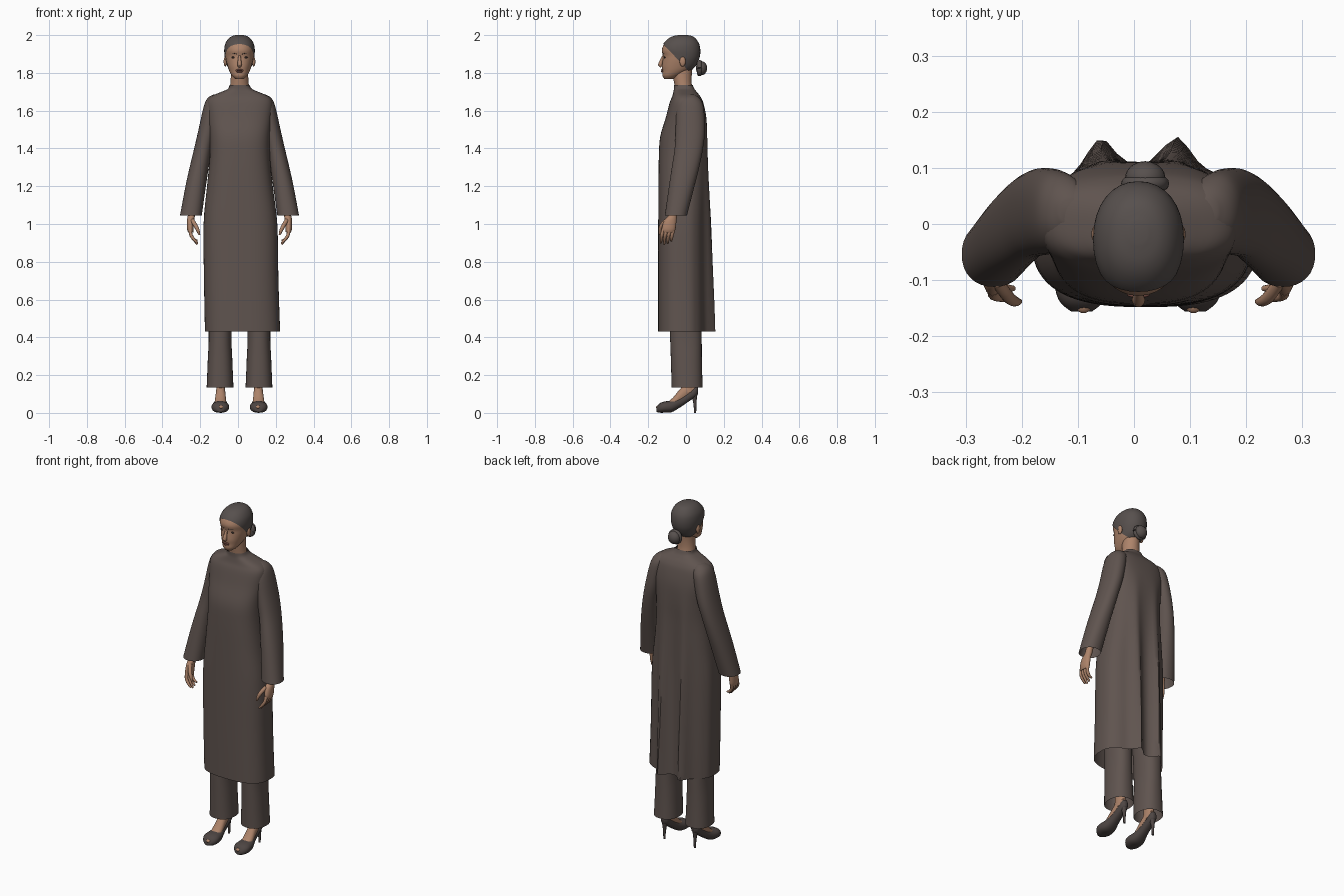
import bpy, bmesh, math
from mathutils import Vector

if "Cube" in bpy.data.objects:
    bpy.data.objects.remove(bpy.data.objects["Cube"])

CX = 0.008  # body centre line


def material(name, rgb):
    m = bpy.data.materials.new(name)
    m.use_nodes = True
    m.diffuse_color = (*rgb, 1)
    b = m.node_tree.nodes["Principled BSDF"]
    b.inputs["Base Color"].default_value = (*rgb, 1)
    b.inputs["Roughness"].default_value = 0.8
    return m


SKIN = material("warm skin", (0.42, 0.23, 0.145))
HAIR = material("dark hair", (0.095, 0.08, 0.075))
CLOTH = material("brown cloth", (0.115, 0.088, 0.078))
SHOE = material("dark leather", (0.075, 0.06, 0.056))
LIP = material("muted lips", (0.22, 0.09, 0.07))
EYE = material("dark eyes", (0.05, 0.035, 0.03))


def finish(name, bm, mat, angle=50):
    bmesh.ops.recalc_face_normals(bm, faces=bm.faces)
    me = bpy.data.meshes.new(name)
    bm.to_mesh(me)
    bm.free()
    me.materials.append(mat)
    ob = bpy.data.objects.new(name, me)
    bpy.context.collection.objects.link(ob)
    bpy.ops.object.select_all(action="DESELECT")
    ob.select_set(True)
    bpy.context.view_layer.objects.active = ob
    bpy.ops.object.shade_smooth_by_angle(angle=math.radians(angle))
    return ob


def skin_rings(rings, caps=(True, True)):
    bm = bmesh.new()
    loops = [[bm.verts.new(p) for p in r] for r in rings]
    n = len(loops[0])
    for a, b in zip(loops, loops[1:]):
        for i in range(n):
            j = (i + 1) % n
            bm.faces.new((a[i], a[j], b[j], b[i]))
    for loop, cap in zip((loops[0], loops[-1]), caps):
        if cap:
            bm.faces.new(loop)
    return bm


def dense(rows, steps=4):
    """Smoothly resample table rows with a Catmull-Rom spline."""
    out = []
    for k in range(len(rows) - 1):
        p = [rows[max(0, min(len(rows) - 1, k + d))] for d in (-1, 0, 1, 2)]
        for s in range(steps):
            t = s / steps
            out.append([b + 0.5 * t * (c - a + t * (2*a - 5*b + 4*c - d + t * (3*(b - c) + d - a)))
                        for a, b, c, d in zip(*p)])
    return out + [list(rows[-1])]


def loft(name, rows, mat, side=1, axis="z", power=2.0, n=32, caps=(True, True), warp=None, build=True):
    """Rows are (station, x0, x1, v0, v1); x is measured from the centre line."""
    rings = []
    for row in dense(rows):
        st, x0, x1, v0, v1 = row[:5]
        ring = []
        for i in range(n):
            c, s = math.cos(math.tau * i / n), math.sin(math.tau * i / n)
            x = (x0 + x1) / 2 + (x1 - x0) / 2 * math.copysign(abs(c) ** (2 / power), c)
            v = (v0 + v1) / 2 + (v1 - v0) / 2 * math.copysign(abs(s) ** (2 / power), s)
            if warp:
                x, v = warp(x, v, s, row)
            x = CX + side * x
            ring.append((x, v, st) if axis == "z" else (x, st, v))
        rings.append(ring)
    bm = skin_rings(rings, caps)
    return finish(name, bm, mat) if build else bm


def tube(name, pts, mat, side=1, n=12):
    """Round tube through (x, y, z, radius) points."""
    d = dense(pts)
    rings = []
    for k, p in enumerate(d):
        t = (Vector(d[min(k + 1, len(d) - 1)][:3]) - Vector(d[max(k - 1, 0)][:3])).normalized()
        u = t.cross(Vector((0, 1, 0.3))).normalized()
        w = t.cross(u)
        ring = [Vector(p[:3]) + p[3] * (u * math.cos(math.tau * i / n) + w * math.sin(math.tau * i / n))
                for i in range(n)]
        rings.append([(CX + side * q.x, q.y, q.z) for q in ring])
    return finish(name, skin_rings(rings), mat)


def blob(name, at, size, mat, side=1):
    bm = bmesh.new()
    bmesh.ops.create_uvsphere(bm, u_segments=20, v_segments=12, radius=1)
    for v in bm.verts:
        v.co = Vector((CX + side * (at[0] + v.co.x * size[0]), at[1] + v.co.y * size[1], at[2] + v.co.z * size[2]))
    return finish(name, bm, mat)


# Head and hair cap, both from one profile: height, half width, front, back
PROFILE = [(1.768, .022, -.115, -.065), (1.785, .04, -.125, -.03), (1.81, .054, -.125, .015),
           (1.835, .063, -.127, .045), (1.865, .071, -.124, .062), (1.89, .075, -.122, .07),
           (1.92, .077, -.128, .072), (1.95, .072, -.117, .066), (1.975, .057, -.094, .05),
           (1.99, .037, -.066, .03), (1.997, .012, -.03, .0)]


def head_rows(g):
    return [(1.88 + (z - 1.88) * (1 + g * 9), -w - g, w + g, f - g, b + g) for z, w, f, b in PROFILE]


loft("head", head_rows(0), SKIN, power=2.15)
bm = loft("hair", head_rows(.004), HAIR, power=2.15, build=False)
bmesh.ops.bisect_plane(bm, geom=bm.verts[:] + bm.edges[:] + bm.faces[:], plane_co=(0, -.03, 1.857),
                       plane_no=(0, 1.05, 1), clear_inner=True)
finish("hair", bm, HAIR)
blob("hair_bun", (.012, .082, 1.825), (.036, .03, .037), HAIR)
tube("bun_wrap", [(.012 + .03 * math.cos(a), .072, 1.825 + .03 * math.sin(a), .013)
                  for a in [math.tau * i / 10 for i in range(11)]], HAIR)

# Face
tube("nose", [(0, -.12, 1.89, .006), (0, -.128, 1.868, .009), (0, -.135, 1.845, .012), (0, -.128, 1.835, .009)], SKIN)
blob("nose_tip", (0, -.137, 1.844), (.011, .011, .009), SKIN)
blob("upper_lip", (0, -.125, 1.815), (.021, .007, .005), LIP)
blob("lower_lip", (0, -.124, 1.807), (.018, .008, .005), LIP)
for s, tag in ((1, "left"), (-1, "right")):
    blob(tag + "_eye", (.031, -.112, 1.882), (.013, .005, .005), EYE, s)
    tube(tag + "_eyebrow", [(.014, -.122, 1.899, .002), (.032, -.116, 1.904, .0025), (.05, -.1, 1.899, .0015)], EYE, s, 8)
    blob(tag + "_ear", (.075, -.018, 1.86), (.009, .016, .026), SKIN, s)
loft("neck", [(1.66, -.06, .06, -.05, .05), (1.73, -.05, .05, -.06, .032), (1.78, -.046, .046, -.068, .03),
              (1.83, -.045, .045, -.07, .035)], SKIN)


# Long tunic with a pair of hanging folds down the back
def back_folds(x, y, s, row):
    if s > 0:
        g = math.exp(-((abs(x) - .068) / .032) ** 2)
        y += row[5] * (g - .25) * min(1, 2 * s)
    return x, y


loft("tunic", [(1.735, -.053, .053, -.063, .036, 0), (1.715, -.062, .066, -.064, .045, 0),
               (1.698, -.1, .104, -.067, .058, 0), (1.675, -.15, .154, -.073, .076, 0),
               (1.64, -.172, .176, -.087, .092, 0), (1.56, -.168, .172, -.108, .108, 0),
               (1.46, -.158, .162, -.137, .112, .005), (1.35, -.158, .162, -.144, .11, .012),
               (1.2, -.172, .176, -.146, .11, .02), (1.0, -.19, .2, -.147, .11, .035),
               (.7, -.188, .206, -.148, .114, .045), (.43, -.183, .215, -.148, .118, .052)],
     CLOTH, power=2.7, n=72, caps=(False, False), warp=back_folds)

for s, tag in ((1, "left"), (-1, "right")):
    loft(tag + "_sleeve", [(1.685, .1, .14, .0, .045), (1.665, .085, .17, -.03, .072), (1.62, .095, .19, -.05, .093),
                           (1.5, .12, .217, -.055, .1), (1.4, .145, .24, -.06, .09), (1.3, .163, .264, -.075, .07),
                           (1.2, .178, .286, -.09, .045), (1.045, .2, .315, -.112, .005)],
         CLOTH, s, power=2.2, caps=(True, False))
    # Hand with curled fingers
    loft(tag + "_palm", [(1.15, .225, .27, -.075, -.03), (1.06, .233, .272, -.085, -.045),
                         (1.02, .24, .278, -.115, -.05), (.975, .243, .278, -.128, -.055),
                         (.955, .245, .272, -.124, -.062)], SKIN, s, n=20)
    for i, name in enumerate(("index", "middle", "ring", "little")):
        y, tip = -.119 + .018 * i, (.9, .892, .898, .912)[i]
        tube(f"{tag}_{name}_finger", [(.26, y, .975, .0095), (.258, y - .008, .945, .009),
                                      (.243, y - .012, .92, .008), (.223, y - .014, tip, .005)], SKIN, s)
    tube(tag + "_thumb", [(.25, -.105, 1.02, .011), (.232, -.13, .99, .011), (.22, -.138, .965, .009),
                          (.212, -.138, .942, .005)], SKIN, s)

    # Trouser leg
    loft(tag + "_trouser_leg", [(1.0, .004, .17, -.09, .08), (.7, .025, .175, -.09, .08), (.43, .042, .163, -.085, .083),
                                (.28, .038, .168, -.08, .084), (.135, .032, .174, -.076, .088)],
         CLOTH, s, power=2.3, caps=(True, False))

    # Ankle, foot and high-heeled shoe
    loft(tag + "_ankle", [(.3, .07, .13, -.03, .055), (.18, .078, .122, -.022, .048), (.11, .077, .123, -.03, .05)], SKIN, s)
    loft(tag + "_foot", [(.052, .085, .115, .11, .15), (.01, .077, .123, .075, .16), (-.03, .073, .127, .045, .128),
                         (-.07, .069, .133, .018, .08), (-.11, .066, .136, .012, .05), (-.152, .085, .12, .014, .034)],
         SKIN, s, axis="y", n=24)
    loft(tag + "_shoe", [(.064, .09, .11, .1, .135), (.05, .078, .122, .085, .14), (.02, .075, .125, .064, .115),
                         (-.03, .071, .129, .03, .085), (-.075, .06, .143, .004, .066), (-.115, .055, .148, .001, .06),
                         (-.14, .064, .139, .001, .05), (-.156, .083, .12, .005, .03)], SHOE, s, axis="y", power=2.3, n=28)
    tube(tag + "_heel", [(.1, .042, .11, .021), (.1, .046, .07, .011), (.1, .048, .03, .007), (.1, .048, 0, .006)], SHOE, s)
    blob(tag + "_toe", (.098, -.146, .03), (.014, .013, .01), SKIN, s)
